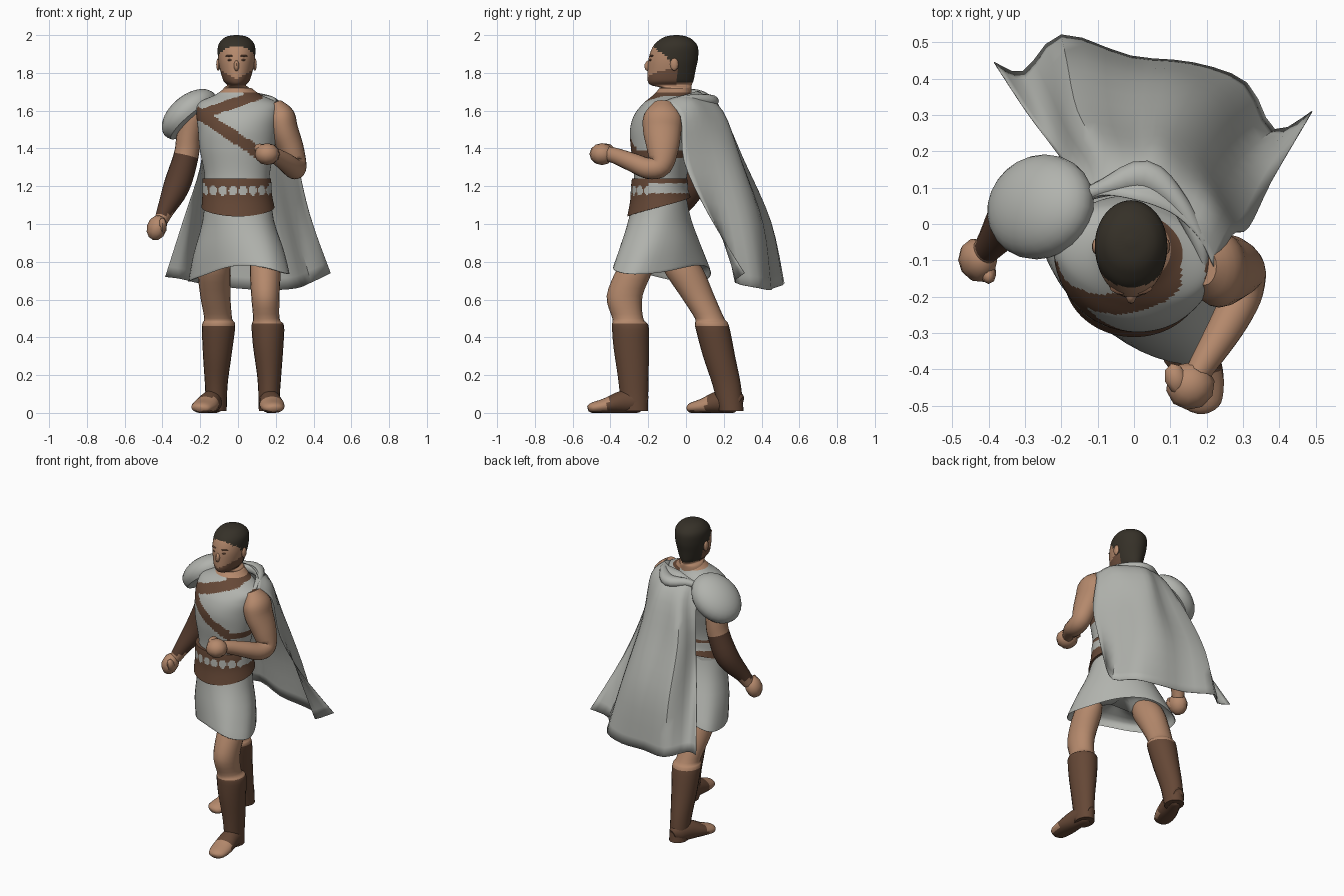
import bpy, bmesh, math
from mathutils import Vector, Matrix

def material(name, rgb):
    m = bpy.data.materials.new(name)
    m.diffuse_color = (*rgb, 1)
    return m

CLOTH = material("grey cloth", (.44, .45, .42))
SKIN = material("skin", (.46, .25, .15))
LEATHER = material("brown leather", (.13, .064, .037))
DARK = material("dark leather", (.095, .046, .028))
HAIR = material("dark hair", (.036, .030, .021))
BEARD = material("beard brown", (.17, .085, .05))

def finish(name, bm, mats, rule=None, angle=45):
    bmesh.ops.recalc_face_normals(bm, faces=bm.faces)
    for f in bm.faces:
        f.smooth = True
        if rule:
            f.material_index = int(rule(f.calc_center_median()))
    me = bpy.data.meshes.new(name)
    bm.to_mesh(me)
    bm.free()
    for m in mats:
        me.materials.append(m)
    me.set_sharp_from_angle(angle=math.radians(angle))
    ob = bpy.data.objects.new(name, me)
    bpy.context.collection.objects.link(ob)
    return ob

def spline(pts, sub):
    """Smooth interpolation through tuples of any length."""
    out = []
    for i in range(len(pts) - 1):
        a, b, c, d = (pts[min(max(k, 0), len(pts) - 1)] for k in (i-1, i, i+1, i+2))
        for s in range(sub):
            t = s / sub
            out.append(tuple(q + .5*t*(r-p + t*(2*p-5*q+4*r-e + t*(3*(q-r)+e-p)))
                             for p, q, r, e in zip(a, b, c, d)))
    return out + [tuple(pts[-1])]

def loft(name, rows, mats, rule=None, n=20, sub=4, tube=False, turn=0, warp=None, angle=45):
    """Rings (x, y, z, rx, ry); horizontal, or across the path if tube."""
    rows = spline(rows, sub)
    ctr = [Vector(r[:3]) for r in rows]
    rot = Matrix.Rotation(math.radians(turn), 3, 'Z')
    bm = bmesh.new()
    rings = []
    for i, r in enumerate(rows):
        u, v = rot @ Vector((1, 0, 0)), rot @ Vector((0, 1, 0))
        if tube:
            t = (ctr[min(i+1, len(ctr)-1)] - ctr[max(i-1, 0)]).normalized()
            u = (u - t * u.dot(t)).normalized()
            v = t.cross(u)
        ring = []
        for k in range(n):
            a = 2 * math.pi * k / n
            p = ctr[i] + u * max(r[3], .002) * math.cos(a) + v * max(r[4], .002) * math.sin(a)
            ring.append(bm.verts.new(warp(p) if warp else p))
        rings.append(ring)
    for a, b in zip(rings, rings[1:]):
        for k in range(n):
            bm.faces.new((a[k], a[(k+1) % n], b[(k+1) % n], b[k]))
    bm.faces.new(rings[0])
    bm.faces.new(rings[-1])
    return finish(name, bm, mats, rule, angle)

def ball(name, loc, size, mat, rot=(0, 0, 0), seg=14, floor=-1):
    """Ellipsoid, optionally flattened underneath."""
    bm = bmesh.new()
    bmesh.ops.create_uvsphere(bm, u_segments=seg, v_segments=seg*2//3, radius=1)
    for v in bm.verts:
        v.co.z = max(v.co.z, floor)
    R = Matrix.Rotation(rot[2], 4, 'Z') @ Matrix.Rotation(rot[1], 4, 'Y') @ Matrix.Rotation(rot[0], 4, 'X')
    bm.transform(Matrix.Translation(loc) @ R @ Matrix.Diagonal((*size, 1)))
    return finish(name, bm, [mat])

# Tunic torso with crossing straps
def near(c, x0, z0, x1, z1, w):
    if not min(x0, x1) <= c.x <= max(x0, x1):
        return False
    return abs(c.z - (z0 + (z1-z0) * (c.x-x0) / (x1-x0))) < w

def torso_rule(c):
    if c.z > 1.695:
        return 2
    if (c.z > 1.677 and c.x > .03) or (c.x > .195 and c.z > 1.55):
        return 1
    if c.y < -.1 and (near(c, -.23, 1.57, .13, 1.69, .028) or near(c, -.23, 1.6, .12, 1.37, .036)):
        return 1
    return c.x > .12 and abs(c.z - 1.365) < .022

loft("tunic_torso", [(-.01, -.14, 1.1, .175, .138), (-.005, -.135, 1.25, .173, .138),
     (-.005, -.125, 1.4, .2, .165), (0, -.11, 1.5, .213, .185), (0, -.1, 1.58, .222, .17),
     (0, -.085, 1.64, .212, .135), (0, -.07, 1.685, .12, .1), (0, -.06, 1.72, .07, .08)],
     [CLOTH, LEATHER, SKIN], torso_rule, n=96, sub=11, turn=-12)

# Belt, deeper in front: round studs in front, a plain grey band round the back
def belt_warp(p):
    a = math.atan2(p.y + .14, p.x)
    p.z = 1.24 - (1.24 - p.z) / .2 * (.2 - .1 * (1 + math.sin(a)) / 2)
    return p

def belt_rule(c):
    if c.y > -.2:
        return 1.163 < c.z < 1.216
    a = math.atan2(c.y + .14, c.x) / math.radians(20)
    return ((a - round(a)) * .062) ** 2 + (c.z - 1.177) ** 2 < .026 ** 2

loft("belt", [(-.007, -.14, 1.24, .181, .146), (-.006, -.141, 1.2, .183, .15), (-.004, -.142, 1.12, .185, .154),
     (0, -.143, 1.04, .193, .168)], [LEATHER, CLOTH], belt_rule, n=144, sub=10, warp=belt_warp)

# Flared skirt, skewed by the stride
def skirt_warp(p):
    f = min(max((1.1 - p.z) / .36, 0), 1)
    a = math.atan2(p.y + .12, p.x)
    p.x *= 1 + .02 * f * math.cos(7 * a)
    p.y -= .54 * f * p.x
    p.z += f * (.012 + .02 * math.cos(a) - .033 * math.cos(2 * a))
    return p

loft("skirt", [(0, -.14, 1.17, .172, .138), (0, -.138, 1.02, .189, .163), (0, -.132, .87, .237, .195),
     (0, -.126, .75, .265, .214), (0, -.126, .74, .262, .211), (0, -.126, .79, .235, .19), (0, -.126, .82, .05, .05)],
     [CLOTH], n=42, sub=3, warp=skirt_warp)

# Legs with tall boots, and open-toed feet
def boot_rule(c):
    return c.z < .468

loft("front_leg", [(.135, -.24, .87, .05, .06), (.143, -.262, .78, .08, .095), (.145, -.325, .62, .075, .095),
     (.15, -.308, .5, .07, .082), (.158, -.295, .46, .086, .097), (.16, -.29, .35, .08, .094),
     (.165, -.28, .2, .064, .082), (.165, -.275, .1, .057, .075), (.165, -.27, .01, .055, .07)],
     [SKIN, LEATHER], boot_rule)
loft("back_leg", [(-.115, -.06, .87, .06, .07), (-.125, -.015, .76, .086, .105), (-.12, .06, .62, .08, .09),
     (-.105, .125, .5, .074, .078), (-.103, .138, .46, .088, .09), (-.11, .175, .3, .075, .085),
     (-.115, .215, .15, .06, .075), (-.115, .24, .01, .055, .065)],
     [SKIN, LEATHER], boot_rule)

def foot(name, heel, toe):
    h, t = Vector(heel), Vector(toe)
    rows = []
    for s, z, w, tall in ((0, .05, .03, .04), (.12, .06, .052, .06), (.4, .058, .058, .06),
                          (.7, .038, .066, .04), (.93, .026, .052, .028), (1, .02, .02, .014)):
        p = h.lerp(t, s)
        rows.append((p.x, p.y, z, w, tall))
    def flat(p):
        p.z = max(p.z, 0)
        return p
    loft(name, rows, [LEATHER, SKIN], lambda c: c.z > .012 and (c.y - h.y) / (t.y - h.y) > .66,
         n=18, sub=4, tube=True, warp=flat)

foot("front_foot", (.16, -.212), (.19, -.518))
foot("back_foot", (-.105, .29), (-.205, .01))

# Bent bare arm and fist
loft("bent_arm", [(.195, -.118, 1.64, .035, .05), (.224, -.122, 1.575, .074, .1), (.242, -.126, 1.5, .076, .102),
     (.28, -.123, 1.4, .068, .085), (.305, -.135, 1.31, .058, .062), (.295, -.2, 1.295, .055, .056),
     (.255, -.28, 1.325, .05, .05), (.2, -.37, 1.36, .04, .042), (.175, -.41, 1.37, .035, .04)],
     [SKIN], tube=True)
ball("bent_fist", (.155, -.445, 1.37), (.068, .066, .058), SKIN, (0, 0, .5), seg=10)
ball("bent_thumb", (.115, -.425, 1.4), (.032, .045, .026), SKIN, (0, 0, .3), seg=8)

# Lowered arm with long bracer, and fist
loft("lowered_arm", [(-.22, .035, 1.6, .06, .07), (-.24, .045, 1.56, .066, .075), (-.262, .055, 1.46, .064, .072),
     (-.275, .055, 1.36, .066, .07), (-.325, .03, 1.2, .07, .072), (-.385, -.045, 1.07, .045, .048),
     (-.41, -.075, 1.01, .035, .04)], [SKIN, DARK], lambda c: 1.05 < c.z < 1.365, tube=True)
ball("lowered_fist", (-.43, -.1, .98), (.052, .062, .068), SKIN, (0, .3, .3), seg=10)
ball("lowered_thumb", (-.4, -.135, .99), (.022, .028, .045), SKIN, (.4, 0, 0), seg=8)

# Cloth dome on the lowered arm's shoulder, drooping to the back
ball("shoulder_dome", (-.257, .047, 1.58), (.172, .147, .098), CLOTH, (-.25, math.radians(-40), 0), seg=24, floor=-.4)

# Head and neck; hair and beard follow height and depth
def head_rule(c):
    if c.z > 1.94 or (c.z > 1.75 and c.y > -.05) or (c.y < -.05 and c.z > 1.93 - .85 * (c.y + .16)):
        return 1
    return 2 * (c.y < -.05 and 1.732 < c.z < 1.765 + .6 * abs(c.x + .008))

profile = [(1.64, -.13, .03, .085), (1.715, -.13, .03, .07), (1.735, -.185, .03, .05), (1.76, -.203, .04, .07),
           (1.82, -.203, .052, .088), (1.88, -.197, .064, .098), (1.94, -.175, .062, .098), (1.975, -.14, .035, .078),
           (1.993, -.105, .0, .05), (2.0, -.06, -.04, .012)]
loft("head", [(-.008, (f+b)/2, z, r, (b-f)/2) for z, f, b, r in profile],
     [SKIN, HAIR, BEARD], head_rule, n=48, sub=6, angle=60)
ball("nose", (-.008, -.196, 1.838), (.015, .024, .03), SKIN, (-.3, 0, 0), seg=10)
for s in (-1, 1):
    ball("ear", (-.008 + s * .096, -.062, 1.845), (.012, .022, .034), SKIN, seg=10)
    ball("eye", (-.008 + s * .036, -.188, 1.868), (.013, .006, .005), BEARD, (0, 0, s * .35), seg=8)
    ball("brow", (-.008 + s * .038, -.183, 1.89), (.024, .009, .005), BEARD, (0, 0, s * .35), seg=8)

# Cape: rows from shoulders to hem, swept back
cape = [
    [(-.16, .06, 1.645), (-.12, .07, 1.66), (-.08, .08, 1.68), (-.01, .07, 1.7), (.06, .05, 1.7), (.12, .02, 1.69), (.18, -.04, 1.675), (.22, -.12, 1.65)],
    [(-.17, .13, 1.56), (-.13, .14, 1.57), (-.09, .19, 1.58), (0, .185, 1.6), (.07, .19, 1.6), (.15, .12, 1.61), (.22, .05, 1.615), (.27, -.03, 1.57)],
    [(-.2, .18, 1.3), (-.185, .22, 1.31), (-.155, .31, 1.33), (-.02, .285, 1.33), (.09, .29, 1.34), (.17, .23, 1.35), (.24, .11, 1.35), (.315, -.01, 1.33)],
    [(-.29, .3, 1.02), (-.245, .32, 1.01), (-.185, .45, 1.01), (-.02, .415, 1), (.13, .4, 1), (.24, .33, 1), (.3, .19, 1.02), (.38, .12, 1.05)],
    [(-.385, .445, .72), (-.305, .42, .71), (-.2, .52, .685), (-.01, .462, .66), (.165, .443, .65), (.31, .388, .66), (.387, .26, .69), (.49, .31, .74)],
]
across = [spline(row, 3) for row in [[p for p in r] for r in cape]]
cols = [spline(c, 4) for c in zip(*across)]
bm = bmesh.new()
grid = [[bm.verts.new(p) for p in c] for c in cols]
for a, b in zip(grid, grid[1:]):
    for k in range(len(a) - 1):
        bm.faces.new((a[k], b[k], b[k+1], a[k+1]))
mod = finish("cape", bm, [CLOTH]).modifiers.new("thickness", 'SOLIDIFY')
mod.thickness = .003
mod.offset = 0

# Gathered collar fold at the top of the cape
loft("cape_collar", [(-.16, .07, 1.635, .015, .015), (-.08, .1, 1.655, .025, .025), (.03, .13, 1.65, .045, .035),
     (.12, .06, 1.66, .028, .028), (.18, -.05, 1.652, .022, .022), (.19, -.11, 1.64, .012, .012)],
     [CLOTH], n=12, sub=4, tube=True, turn=90)
